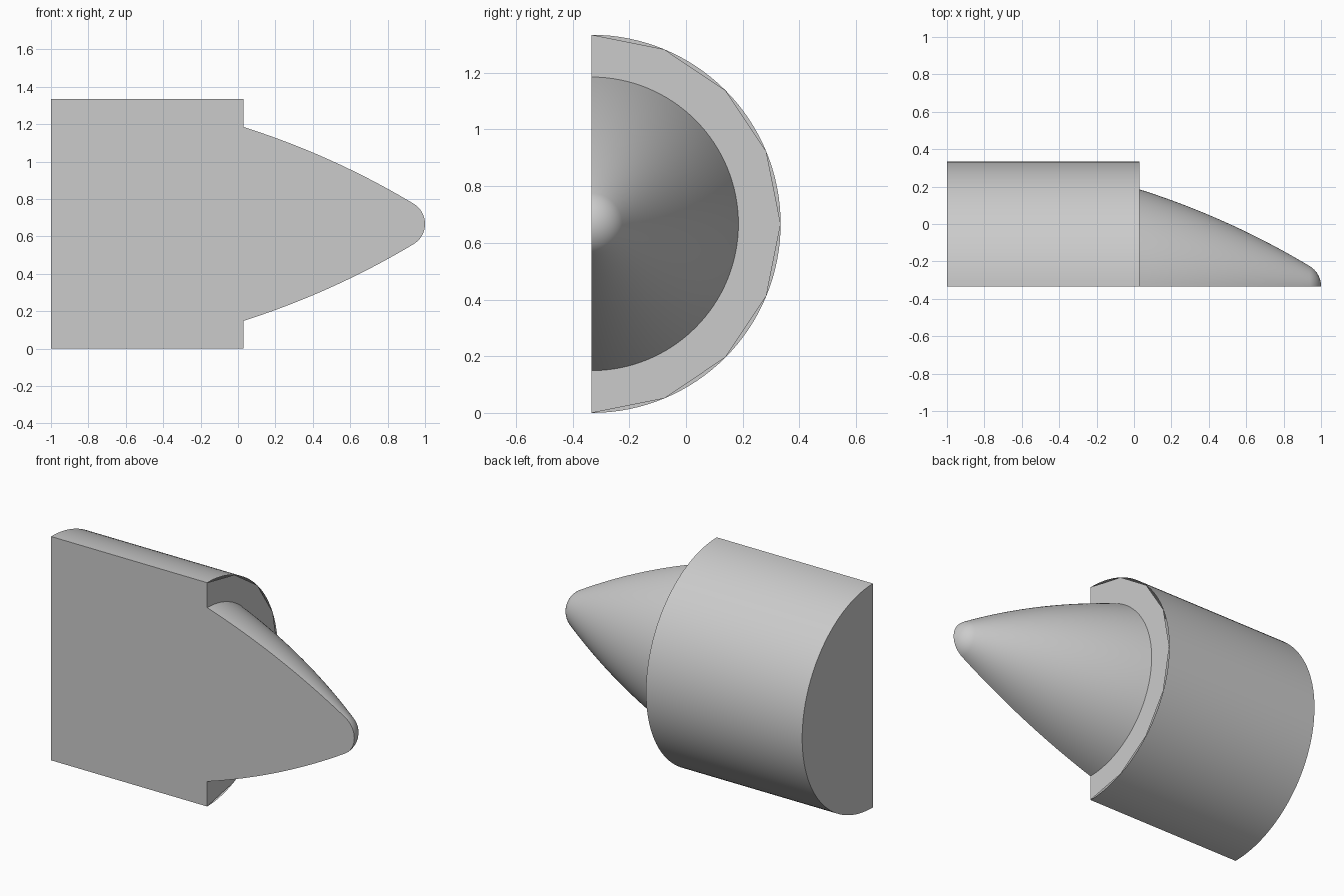
import bpy, bmesh
from math import sin, cos, pi, radians

cube = bpy.data.objects.get("Cube")
if cube:
    bpy.data.objects.remove(cube)

AXIS_Y, AXIS_Z = -0.333, 0.667
R_BODY, X_BACK, X_STEP = 0.667, -1.0, 0.03
SEGMENTS, COARSE = 64, 8

grey = bpy.data.materials.new("plain_grey")
grey.use_nodes = True
colour = (0.6, 0.6, 0.6, 1)
grey.diffuse_color = colour
grey.node_tree.nodes["Principled BSDF"].inputs["Base Color"].default_value = colour


def point(x, r, a):
    """Point at radius r and angle a (0 = up, pi = down) around the long axis."""
    return (x, AXIS_Y + r * sin(a), AXIS_Z + r * cos(a))


def arc(x, r, n):
    return [point(x, r, pi * i / n) for i in range(n + 1)]


def finish(name, bm, smooth=False):
    mesh = bpy.data.meshes.new(name)
    bm.to_mesh(mesh)
    bm.free()
    mesh.materials.append(grey)
    obj = bpy.data.objects.new(name, mesh)
    bpy.context.collection.objects.link(obj)
    for p in mesh.polygons:
        p.use_smooth = smooth
    return obj


def flat(name, points):
    bm = bmesh.new()
    bm.faces.new([bm.verts.new(p) for p in points])
    return finish(name, bm)


def half_turn(name, profile):
    """Sweep an (x, radius) profile through half a turn."""
    bm = bmesh.new()
    rings = [[bm.verts.new(p) for p in arc(x, r, SEGMENTS)] for x, r in profile]
    for a, b in zip(rings, rings[1:]):
        for j in range(SEGMENTS):
            bm.faces.new((a[j], b[j], b[j + 1], a[j + 1]))
    bmesh.ops.remove_doubles(bm, verts=bm.verts, dist=1e-5)
    return finish(name, bm, True)


# Nose profile: gentle ogive that runs tangent into a rounded tip
TIP_R, TIP_ANGLE = 0.126, radians(31)
tip_x = 1 - TIP_R
start = (X_STEP, 0.518)
control = (0.508, 0.366)
end = (tip_x + TIP_R * sin(TIP_ANGLE), TIP_R * cos(TIP_ANGLE))
nose = []
for i in range(21):
    t = i / 20
    nose.append(tuple((1 - t) ** 2 * s + 2 * t * (1 - t) * c + t * t * e
                      for s, c, e in zip(start, control, end)))
for i in range(1, 13):
    a = TIP_ANGLE + (pi / 2 - TIP_ANGLE) * i / 12
    nose.append((tip_x + TIP_R * sin(a), max(0, TIP_R * cos(a))))

# Curved skins
body = [(X_BACK, R_BODY), (X_STEP, R_BODY)]
half_turn("body_wall", body)
half_turn("nose_cone", nose)

# Flat end, and the coarse-edged shoulder around the nose
flat("end_cap", arc(X_BACK, R_BODY, SEGMENTS))
flat("shoulder", arc(X_STEP, R_BODY, COARSE)[::-1] + arc(X_STEP, start[1], SEGMENTS))

# Flat cut face along the long axis
outline = body + nose
lower = [point(x, r, pi) for x, r in outline]
upper = [point(x, r, 0) for x, r in outline[:-1]]
flat("cut_face", [(x, AXIS_Y, z) for x, y, z in lower + upper[::-1]])
